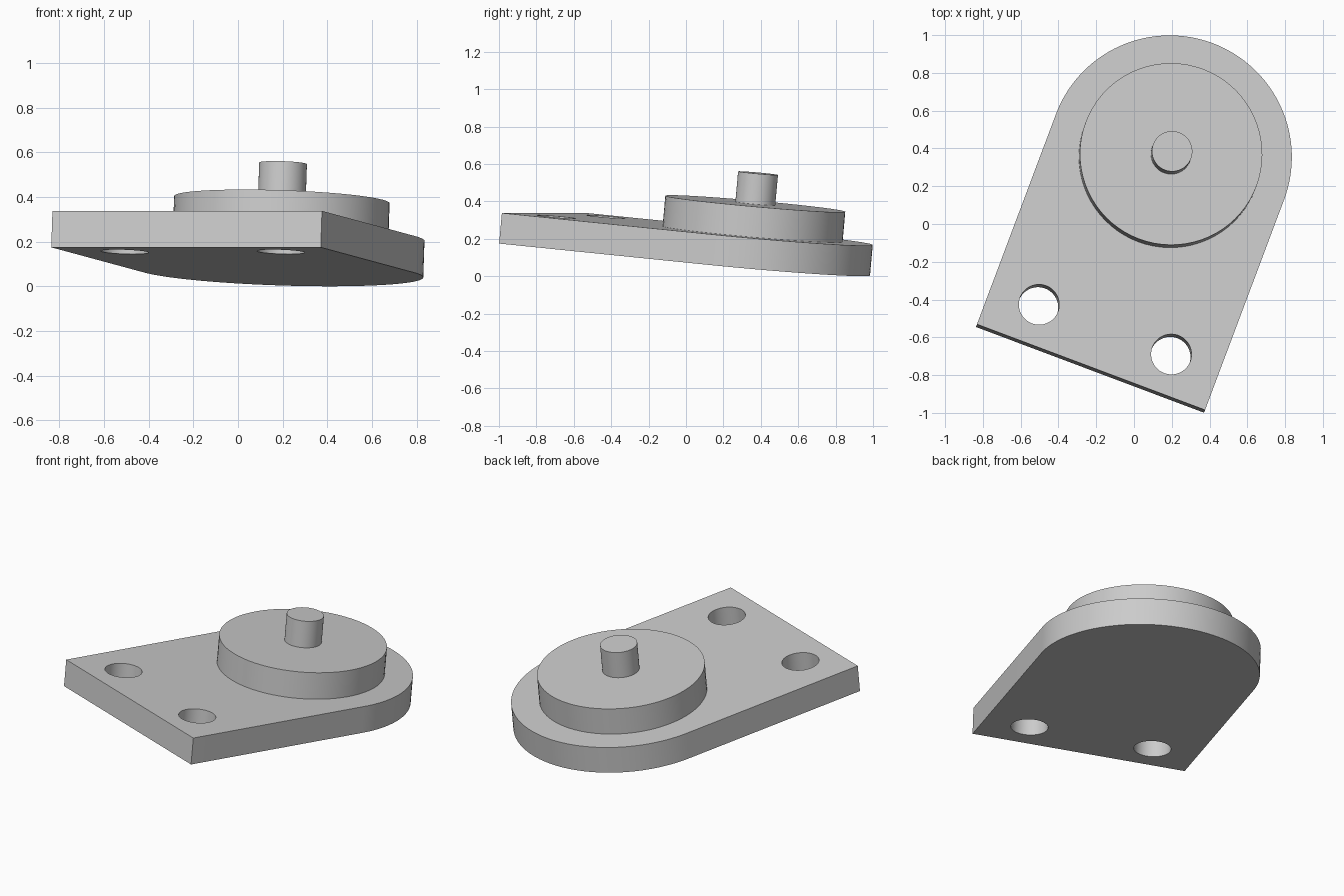
import bpy
import bmesh
from math import cos, sin, pi, radians
from mathutils import Matrix

old = bpy.data.objects.get("Cube")
if old:
    bpy.data.objects.remove(old)

T = 0.164          # thickness shared by plate, disc and pin
R = 0.645          # rounded end radius
LENGTH = 1.195     # straight length from arc centre to the square end
HOLE_R = 0.107
TILT = (Matrix.Translation((0.191, 0.356, 0.2244))
        @ Matrix.Rotation(radians(-20.6), 4, "Z")
        @ Matrix.Rotation(radians(-5.44), 4, "X"))

grey = bpy.data.materials.new("plain grey")
grey.use_nodes = True
colour = (0.6, 0.6, 0.6, 1)
grey.diffuse_color = colour
grey.node_tree.nodes["Principled BSDF"].inputs["Base Color"].default_value = colour


def arc(radius, start, end, steps, x=0, y=0):
    return [(x + radius * cos(start + (end - start) * i / steps),
             y + radius * sin(start + (end - start) * i / steps))
            for i in range(steps + 1)]


def circle(radius, x=0, y=0):
    return arc(radius, 0, 2 * pi, 72, x, y)[:-1]


def prism(name, outline, bottom, top):
    """Extrude a flat outline between two heights in the tilted frame."""
    bm = bmesh.new()
    base = bm.faces.new([bm.verts.new((x, y, bottom)) for x, y in outline])
    lifted = bmesh.ops.extrude_face_region(bm, geom=[base], use_keep_orig=True)
    verts = [v for v in lifted["geom"] if isinstance(v, bmesh.types.BMVert)]
    bmesh.ops.translate(bm, verts=verts, vec=(0, 0, top - bottom))
    bmesh.ops.recalc_face_normals(bm, faces=bm.faces)
    mesh = bpy.data.meshes.new(name)
    bm.to_mesh(mesh)
    bm.free()
    mesh.materials.append(grey)
    obj = bpy.data.objects.new(name, mesh)
    obj.matrix_world = TILT
    bpy.context.collection.objects.link(obj)
    return obj


def select(obj):
    bpy.ops.object.select_all(action="DESELECT")
    obj.select_set(True)
    bpy.context.view_layer.objects.active = obj


# Plate: square at one end, half round at the other
outline = arc(R, 0, pi, 64) + [(-R, -LENGTH), (R, -LENGTH)]
plate = prism("base_plate", outline, -T, 0)

# Two bolt holes through the square end
for side in (-1, 1):
    cutter = prism("hole_cutter", circle(HOLE_R, side * 0.374, -0.981), -2 * T, T)
    cutter.hide_render = True
    cut = plate.modifiers.new("hole", "BOOLEAN")
    cut.operation = "DIFFERENCE"
    cut.solver = "EXACT"
    cut.object = cutter
    select(plate)
    bpy.ops.object.modifier_apply(modifier=cut.name)
    bpy.data.objects.remove(cutter)

# Raised disc and centre pin
disc = prism("raised_disc", circle(0.483), 0, T)
pin = prism("centre_pin", circle(HOLE_R), T, 2 * T)

for part in (plate, disc, pin):
    select(part)
    bpy.ops.object.shade_smooth_by_angle(angle=radians(30))
